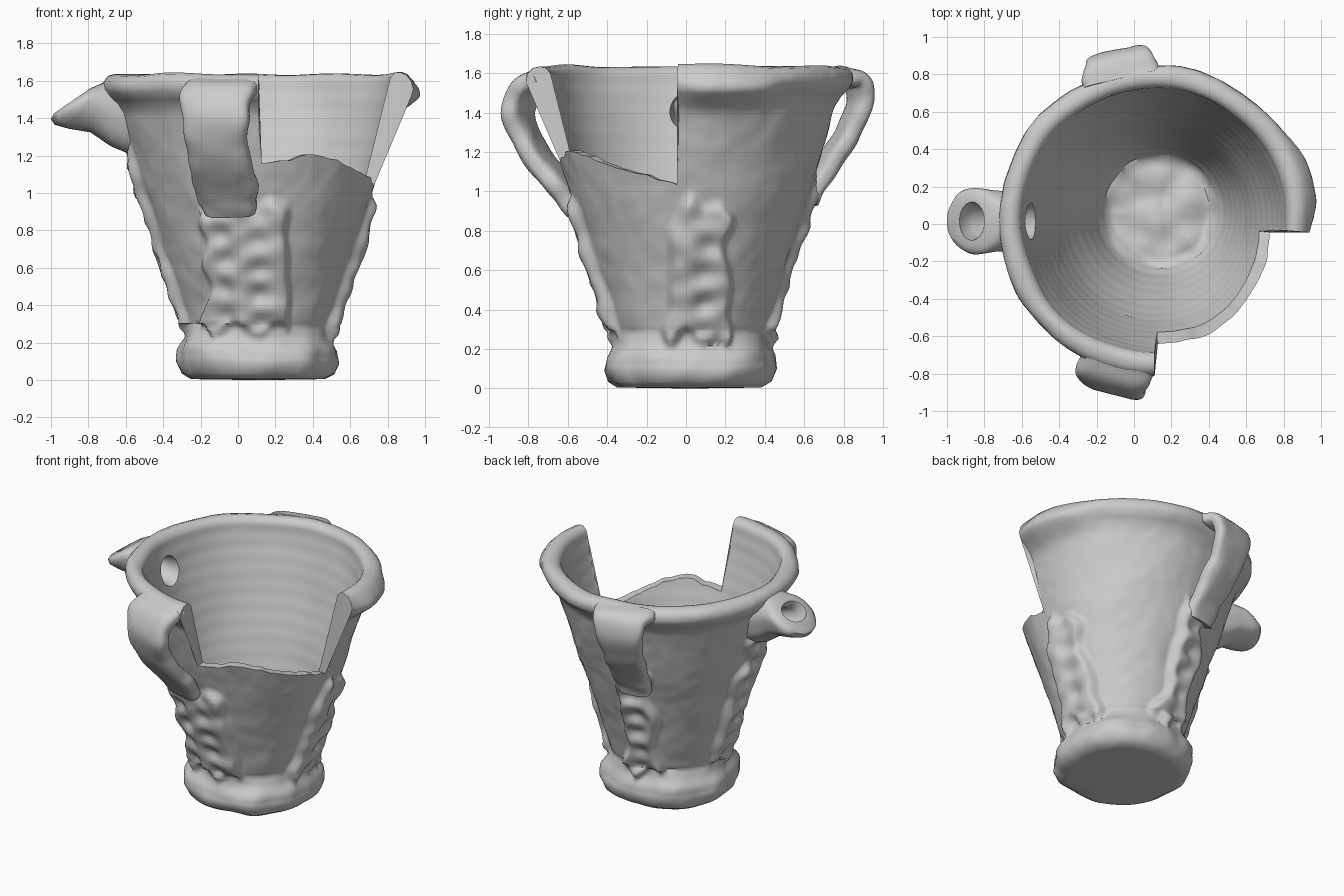
import bpy, bmesh
from math import sin, cos, pi, radians, degrees, exp, hypot
from mathutils import Vector, noise

if "Cube" in bpy.data.objects:
    bpy.data.objects.remove(bpy.data.objects["Cube"])

CX, CY = 0.11, 0.02          # axis of the pot


def smooth(a, b, x):
    t = max(0.0, min(1.0, (x - a) / (b - a)))
    return t * t * (3 - 2 * t)


def lerp_table(tab, x):
    for (x0, y0), (x1, y1) in zip(tab, tab[1:]):
        if x <= x1:
            return y0 + (y1 - y0) * max(0, (x - x0) / (x1 - x0))
    return tab[-1][1]


def wrap(a):
    return (a + pi) % (2 * pi) - pi


def skin(name, rings):
    """Join equal-length rings of points into a capped solid."""
    bm = bmesh.new()
    rows = [[bm.verts.new(p) for p in r] for r in rings]
    n = len(rows[0])
    for a, b in zip(rows, rows[1:]):
        for i in range(n):
            j = (i + 1) % n
            bm.faces.new((a[i], a[j], b[j], b[i]))
    bm.faces.new(rows[0][::-1])
    bm.faces.new(rows[-1])
    bmesh.ops.remove_doubles(bm, verts=bm.verts, dist=1e-5)
    bmesh.ops.recalc_face_normals(bm, faces=bm.faces)
    me = bpy.data.meshes.new(name)
    bm.to_mesh(me)
    bm.free()
    ob = bpy.data.objects.new(name, me)
    bpy.context.collection.objects.link(ob)
    return ob


def activate(ob):
    bpy.ops.object.select_all(action='DESELECT')
    ob.select_set(True)
    bpy.context.view_layer.objects.active = ob


def cut(ob, cutter):
    cutter.hide_render = True
    m = ob.modifiers.new("cut", 'BOOLEAN')
    m.operation, m.solver, m.object = 'DIFFERENCE', 'EXACT', cutter
    activate(ob)
    bpy.ops.object.modifier_apply(modifier=m.name)


# Thumb-pressed strips: angle, z range, half width, dimple columns
RIBS = [(-99, .23, .97, .23, (-.10, .08)), (6, .20, .95, .15, (0.02,)),
        (101, .22, 1.12, .11, (0,)), (180, .25, 1.30, .11, (0,))]


def rib_height(a, r, z):
    h = 0
    for deg, z0, z1, hw, cols in RIBS:
        s = wrap(a - radians(deg)) * r
        if abs(s) > .4:
            continue
        w = hw + .09 * noise.noise(Vector((z * 5, deg, 1 if s > 0 else 7)))
        m = 1 - smooth(w - .04, w + .025, abs(s))
        zj = z + .09 * noise.noise(Vector((s * 9, deg, 3)))
        m *= smooth(z0, z0 + .07, zj) * (1 - smooth(z1 - .08, z1, zj))
        d = 0
        for c in cols:
            dz = (z - z0 - .02 + c * .2) % .145 - .0725
            d += exp(-((s - c) / .06) ** 2 - (dz / .045) ** 2)
        h += m * (.055 - .035 * min(d, 1) + .02 * noise.noise(Vector((s * 9, z * 9, deg))))
    return h


# Pot body: turned profile from under the foot, over the rim, down to the floor
OUTER = [(.015, 0), (.37, .005), (.42, .03), (.445, .08), (.435, .15), (.40, .21),
         (.385, .28), (.425, .42), (.485, .62), (.61, 1.0), (.675, 1.22), (.735, 1.43),
         (.765, 1.48), (.805, 1.52), (.828, 1.56), (.825, 1.60), (.80, 1.63), (.765, 1.64)]
INNER = [(.735, 1.635), (.712, 1.61), (.70, 1.55), (.67, 1.42), (.60, 1.16), (.46, .70),
         (.335, .32), (.30, .25), (.26, .225), (.015, .24)]
WALL_IN = [(z, r) for r, z in reversed(INNER[2:7])]
WALL_OUT = [(z, r) for r, z in OUTER[6:12]]
# Broken edge of the front right quarter: angle, remaining wall height
GAP0, GAP1 = -89, -5
EDGE = [(-88, 1.16), (-80, 1.17), (-64, 1.21), (-50, 1.17), (-36, 1.12), (-20, 1.08), (-5, 1.03)]
COLS = 240
PROFILE = OUTER + INNER
samples = []
for k, (p, q) in enumerate(zip(PROFILE, PROFILE[1:])):
    n = max(1, round(hypot(q[0] - p[0], q[1] - p[1]) / .024))
    samples += [(p[0] + (q[0] - p[0]) * i / n, p[1] + (q[1] - p[1]) * i / n, k < len(OUTER) - 1)
                for i in range(n)]
samples.append((*PROFILE[-1], False))

rings = []
for r0, z0, outer in samples:
    ring = []
    for i in range(COLS):
        a = 2 * pi * i / COLS
        r, z, deg = r0, z0, degrees(wrap(a))
        if GAP0 < deg < GAP1:                # collapse everything above the break
            top = lerp_table(EDGE, deg) + .012 * noise.noise(Vector((deg / 6, 0, 0)))
            if z > top:
                z, r = top, lerp_table(WALL_OUT if outer else WALL_IN, top)
        rr, zz, ox, oy = r, z, 0, 0
        v = Vector((cos(a) * r * 3, sin(a) * r * 3, z * 3))
        if outer and r > .3:
            rr += .010 * noise.noise(v * 1.3) + .004 * noise.noise(v * 4)
            if z < .3:                       # squared, pinched foot
                f = 1 - smooth(.14, .3, z)
                rr += f * (-.012 * cos(4 * a) + .02 * noise.noise(v * 2))
                zz += .014 * (1 + noise.noise(v)) * smooth(0, .08, z)
            rr += rib_height(a, r, z)
            # scar of the lost handle on the right of the rim
            g = exp(-(wrap(a - radians(14)) / radians(18)) ** 4)
            rr += .07 * g * exp(-((z - 1.50) / .07) ** 2)
        elif not outer:
            f = 1 - smooth(.2, 1.0, z)       # the floor sits off centre
            ox, oy = .035 * f, .05 * f
            if r > .3:
                rr += .0012 * sin(z * 62) + .005 * noise.noise(v)
            else:
                zz += .03 * noise.noise(v * 2.5)
                rr += .02 * noise.noise(v * 2) * (r > .1)
        if z > 1.4:
            zz += (z - 1.4) * .1 * noise.noise(v * .8)
            rr += (z - 1.4) * .06 * noise.noise(v * 1.1)
        ring.append((CX + ox + rr * cos(a), CY + oy + rr * sin(a), zz))
    rings.append(ring)
body = skin("pot_body", rings)


# Pouring spout on the left: rings given by top (x, z), bottom (x, z), half width
def spout_loft(name, spec, lump=0):
    out = []
    for tx, tz, bx, bz, hw in spec:
        ring = []
        for i in range(40):
            a = 2 * pi * i / 40
            c, s = (1 + cos(a)) / 2, sin(a)
            k = 1 + lump * noise.noise(Vector((tx * 4, c * 3, s * 3)))
            ring.append((bx + (tx - bx) * c, .015 + hw * s * k, bz + (tz - bz) * c))
        out.append(ring)
    return skin(name, out)


spout = spout_loft("spout", [(-.61, 1.60, -.56, 1.20, .14), (-.66, 1.61, -.68, 1.25, .16),
                             (-.71, 1.60, -.79, 1.325, .165), (-.72, 1.59, -.91, 1.345, .175),
                             (-.73, 1.585, -.98, 1.365, .18), (-.755, 1.575, -1.0, 1.395, .165),
                             (-.79, 1.56, -.985, 1.425, .13)], .1)
bore = spout_loft("bore_cutter", [(-.80, 1.66, -.96, 1.55, .125), (-.80, 1.54, -.93, 1.45, .10),
                                  (-.77, 1.50, -.86, 1.39, .085), (-.70, 1.49, -.72, 1.35, .08),
                                  (-.60, 1.50, -.60, 1.32, .09), (-.45, 1.52, -.45, 1.29, .11)])
cut(body, bore)
cut(spout, bore)


# Strap handles: radial path (r, z, half width), smoothed and swept with a rounded section
def strap(name, deg, pts, thick):
    a0 = radians(deg)
    er, et = Vector((cos(a0), sin(a0), 0)), Vector((-sin(a0), cos(a0), 0))
    P = [Vector(p) for p in pts]
    P = [2 * P[0] - P[1]] + P + [2 * P[-1] - P[-2]]
    path = []
    for p0, p1, p2, p3 in zip(P, P[1:], P[2:], P[3:]):
        for i in range(8):
            t = i / 8
            path.append(.5 * (2 * p1 + (p2 - p0) * t + (2 * p0 - 5 * p1 + 4 * p2 - p3) * t * t
                              + (3 * p1 - p0 - 3 * p2 + p3) * t ** 3))
    path.append(P[-2])
    out = []
    for k, p in enumerate(path):
        d = path[min(k + 1, len(path) - 1)] - path[max(k - 1, 0)]
        nr, nz = Vector((-d.y, d.x)).normalized()
        ring = []
        for i in range(32):
            a = 2 * pi * i / 32
            c, s = cos(a), sin(a)
            u = p.z * (abs(c) ** .5) * (1 if c > 0 else -1)
            w = thick / 2 * (abs(s) ** .7) * (1 if s > 0 else -1)
            w += .01 * noise.noise(Vector((u * 9, k * .15, deg)))
            u += .02 * noise.noise(Vector((k * .15, deg, 1 if c > 0 else 5)))
            q = er * (p.x + nr * w) + et * u
            ring.append((CX + q.x, CY + q.y, p.y + nz * w))
        out.append(ring)
    return skin(name, out)


front = strap("front_handle", -105, [(.76, 1.575, .21), (.86, 1.52, .20), (.90, 1.40, .18),
                                     (.85, 1.25, .17), (.755, 1.12, .17), (.65, 1.0, .17),
                                     (.58, .90, .14)], .115)
back = strap("back_handle", 103, [(.77, 1.585, .21), (.86, 1.56, .19), (.885, 1.46, .16),
                                  (.825, 1.30, .14), (.74, 1.17, .13), (.655, 1.04, .12),
                                  (.61, .95, .11)], .10)

for ob in (body, spout, front, back):
    activate(ob)
    bpy.ops.object.shade_smooth_by_angle(angle=radians(55))
bpy.data.objects.remove(bore)
